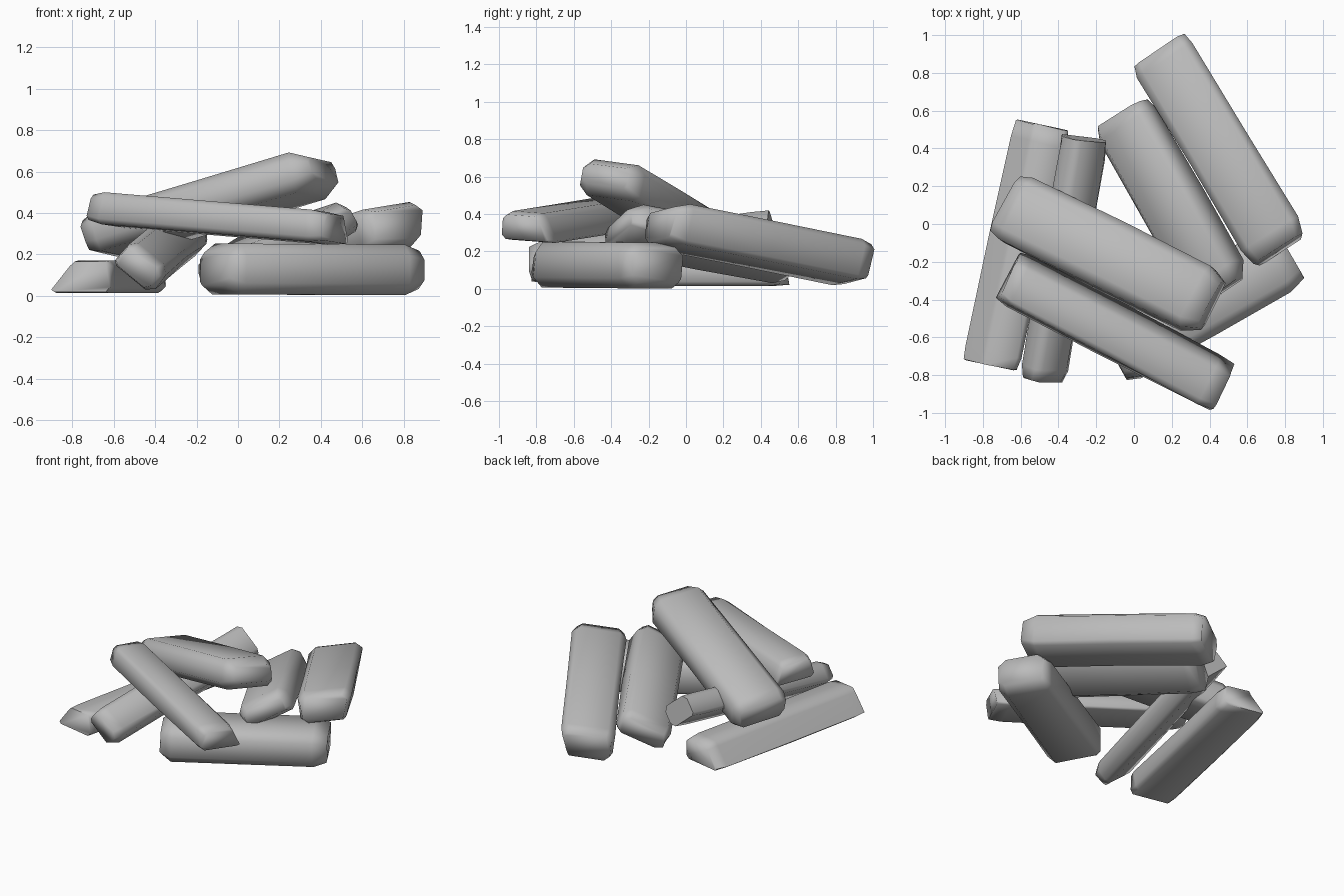
import bpy, bmesh, random
from math import radians
from mathutils import Vector, Matrix

random.seed(4)
cube = bpy.data.objects.get("Cube")
if cube:
    bpy.data.objects.remove(cube, do_unlink=True)

GREY = (0.5, 0.5, 0.5, 1)
mat = bpy.data.materials.new("plain_grey")
mat.use_nodes = True
mat.diffuse_color = GREY
mat.node_tree.nodes["Principled BSDF"].inputs["Base Color"].default_value = GREY


def section(w, t, cut, lean):
    """Chamfered rectangle; lean slants the left side inwards at the top."""
    h, k = t / 2, cut
    r = w / 2
    top = r - lean
    return [(-r + k, -h), (r - k * 0.5, -h), (r, -h + k * 0.5), (top, h - k),
            (top - k, h), (-r + k, h), (-r, h - k), (-r, -h + k)]


def plank(name, start, end, w, t, roll=0, cut=0.035, lean=0, tips=(0.8, 0.7)):
    """Rough log board lofted between two end centres, with worn tips."""
    start, end = Vector(start), Vector(end)
    x = (end - start).normalized()
    y = Vector((0, 0, 1)).cross(x).normalized()
    z = x.cross(y)
    frame = Matrix((x, y, z)).transposed() @ Matrix.Rotation(radians(roll), 3, 'X')
    length = (end - start).length
    bm = bmesh.new()
    rings = []
    stations = [(0, tips[0]), (0.07, 1), (length * 0.5, 1), (length - 0.09, 1), (length, tips[1])]
    for along, scale in stations:
        ring = []
        for a, b in section(w, t, cut, lean):
            wobble = random.uniform(-0.006, 0.006)
            p = Vector((along + wobble, a * (scale + 1) / 2 + wobble, b * scale))
            ring.append(bm.verts.new(start + frame @ p))
        rings.append(ring)
    for r0, r1 in zip(rings, rings[1:]):
        for i in range(len(r0)):
            j = (i + 1) % len(r0)
            bm.faces.new((r0[i], r0[j], r1[j], r1[i]))
    bm.faces.new(rings[0])
    bm.faces.new(rings[-1])
    bmesh.ops.recalc_face_normals(bm, faces=bm.faces)
    mesh = bpy.data.meshes.new(name)
    bm.to_mesh(mesh)
    bm.free()
    mesh.materials.append(mat)
    obj = bpy.data.objects.new(name, mesh)
    bpy.context.collection.objects.link(obj)
    bpy.ops.object.select_all(action='DESELECT')
    obj.select_set(True)
    bpy.context.view_layer.objects.active = obj
    bpy.ops.object.shade_smooth_by_angle(angle=radians(85))


# Boards resting on the ground
plank("left_ground_board", (-0.76, -0.745, 0.092), (-0.485, 0.52, 0.092), 0.30, 0.155,
      lean=0.09, cut=0.025, tips=(0.95, 0.9))
plank("front_ground_board", (-0.11, -0.69, 0.13), (0.82, -0.155, 0.125), 0.36, 0.245,
      cut=0.055, tips=(0.65, 0.75))

# Boards leaning on the ground ones
plank("left_leaning_board", (-0.478, -0.83, 0.135), (-0.258, 0.45, 0.31), 0.235, 0.155,
      roll=40, tips=(0.75, 0.95))
plank("back_right_board", (0.125, 0.905, 0.13), (0.755, -0.145, 0.34), 0.30, 0.215, roll=8,
      cut=0.04, lean=-0.05, tips=(0.85, 0.75))
plank("middle_right_board", (-0.07, 0.58, 0.15), (0.46, -0.36, 0.33), 0.35, 0.17, roll=28,
      cut=0.045, tips=(0.75, 0.6))

# Boards crossing on top
plank("front_top_board", (-0.66, -0.27, 0.42), (0.475, -0.86, 0.325), 0.295, 0.155, roll=-4,
      cut=0.025, lean=0.06, tips=(0.8, 0.85))
plank("high_top_board", (-0.675, 0.10, 0.28), (0.41, -0.43, 0.605), 0.37, 0.20, roll=-7,
      cut=0.05, tips=(0.75, 0.55))
